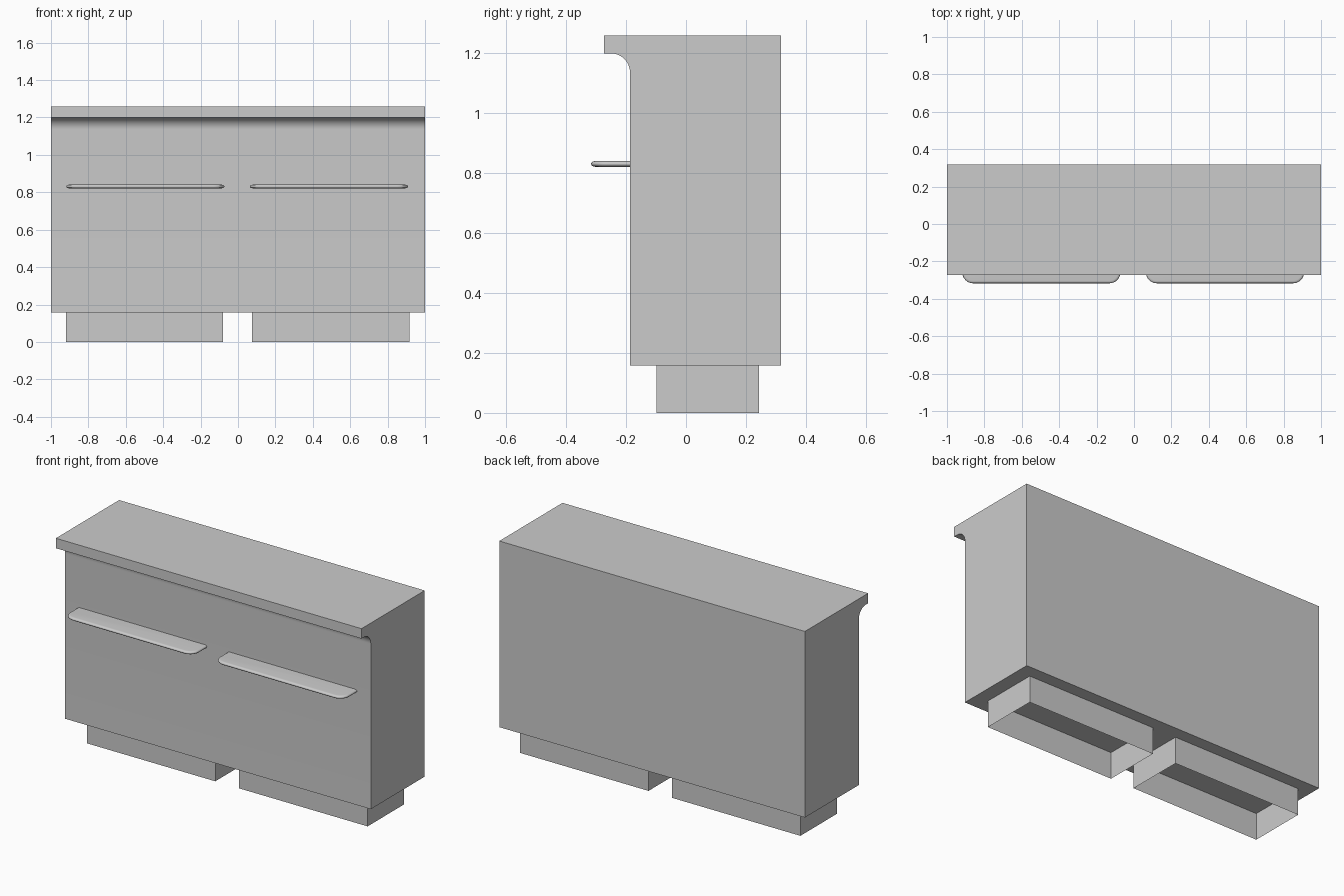
import bpy, bmesh
from math import sin, cos, pi, radians

if "Cube" in bpy.data.objects:
    bpy.data.objects.remove(bpy.data.objects["Cube"])

FRONT, BACK, LIP = -0.187, 0.317, -0.274
BOTTOM, TOP = 0.158, 1.259


def finish(name, bm, smooth=False):
    bmesh.ops.recalc_face_normals(bm, faces=bm.faces)
    me = bpy.data.meshes.new(name)
    bm.to_mesh(me)
    bm.free()
    ob = bpy.data.objects.new(name, me)
    bpy.context.collection.objects.link(ob)
    if smooth:
        bpy.ops.object.select_all(action='DESELECT')
        ob.select_set(True)
        bpy.context.view_layer.objects.active = ob
        bpy.ops.object.shade_smooth_by_angle(angle=radians(35))
    return ob


# Cabinet body: side profile with a cove under the top lip, extruded along x
def cabinet_body():
    r, lip_z = 0.064, 1.20
    pts = [(BACK, BOTTOM), (BACK, TOP), (LIP, TOP), (LIP, lip_z)]
    for i in range(13):
        a = pi / 2 * (1 - i / 12)
        pts.append((FRONT - r + r * cos(a), lip_z - r + r * sin(a)))
    pts.append((FRONT, BOTTOM))
    bm = bmesh.new()
    face = bm.faces.new([bm.verts.new((-1, y, z)) for y, z in pts])
    ext = bmesh.ops.extrude_face_region(bm, geom=[face], use_keep_orig=True)
    verts = [g for g in ext['geom'] if isinstance(g, bmesh.types.BMVert)]
    bmesh.ops.translate(bm, verts=verts, vec=(2, 0, 0))
    finish("cabinet_body", bm, True)


# Plinth: four thin walls, open underneath
def plinth(name, x0, x1):
    y0, y1 = -0.098, 0.243
    corners = [(x0, y0), (x1, y0), (x1, y1), (x0, y1)]
    bm = bmesh.new()
    low = [bm.verts.new((x, y, 0)) for x, y in corners]
    high = [bm.verts.new((x, y, BOTTOM)) for x, y in corners]
    for i in range(4):
        j = (i + 1) % 4
        bm.faces.new((low[i], low[j], high[j], high[i]))
    finish(name, bm)


# Handle: flat ledge with rounded front corners and a rounded rim
def handle(name, x0, x1):
    y_front, radius, z_mid, half_t, rim = -0.317, 0.058, 0.831, 0.0095, 0.014
    bm = bmesh.new()
    rings = []
    for k in range(9):
        t = -pi / 2 + pi * k / 8
        inset = rim * (1 - cos(t))
        z = z_mid + half_t * sin(t)
        rr = radius - inset
        pts = [(x0 + inset, FRONT)]
        for i in range(9):
            a = pi + pi / 2 * i / 8
            pts.append((x0 + radius + rr * cos(a), y_front + radius + rr * sin(a)))
        for i in range(9):
            a = 1.5 * pi + pi / 2 * i / 8
            pts.append((x1 - radius + rr * cos(a), y_front + radius + rr * sin(a)))
        pts.append((x1 - inset, FRONT))
        rings.append([bm.verts.new((x, y, z)) for x, y in pts])
    for a, b in zip(rings, rings[1:]):
        for i in range(len(a) - 1):
            bm.faces.new((a[i], a[i + 1], b[i + 1], b[i]))
    bm.faces.new(rings[0])
    bm.faces.new(rings[-1])
    finish(name, bm, True)


cabinet_body()
plinth("left_plinth", -0.919, -0.080)
plinth("right_plinth", 0.075, 0.917)
handle("left_handle", -0.918, -0.073)
handle("right_handle", 0.064, 0.909)
